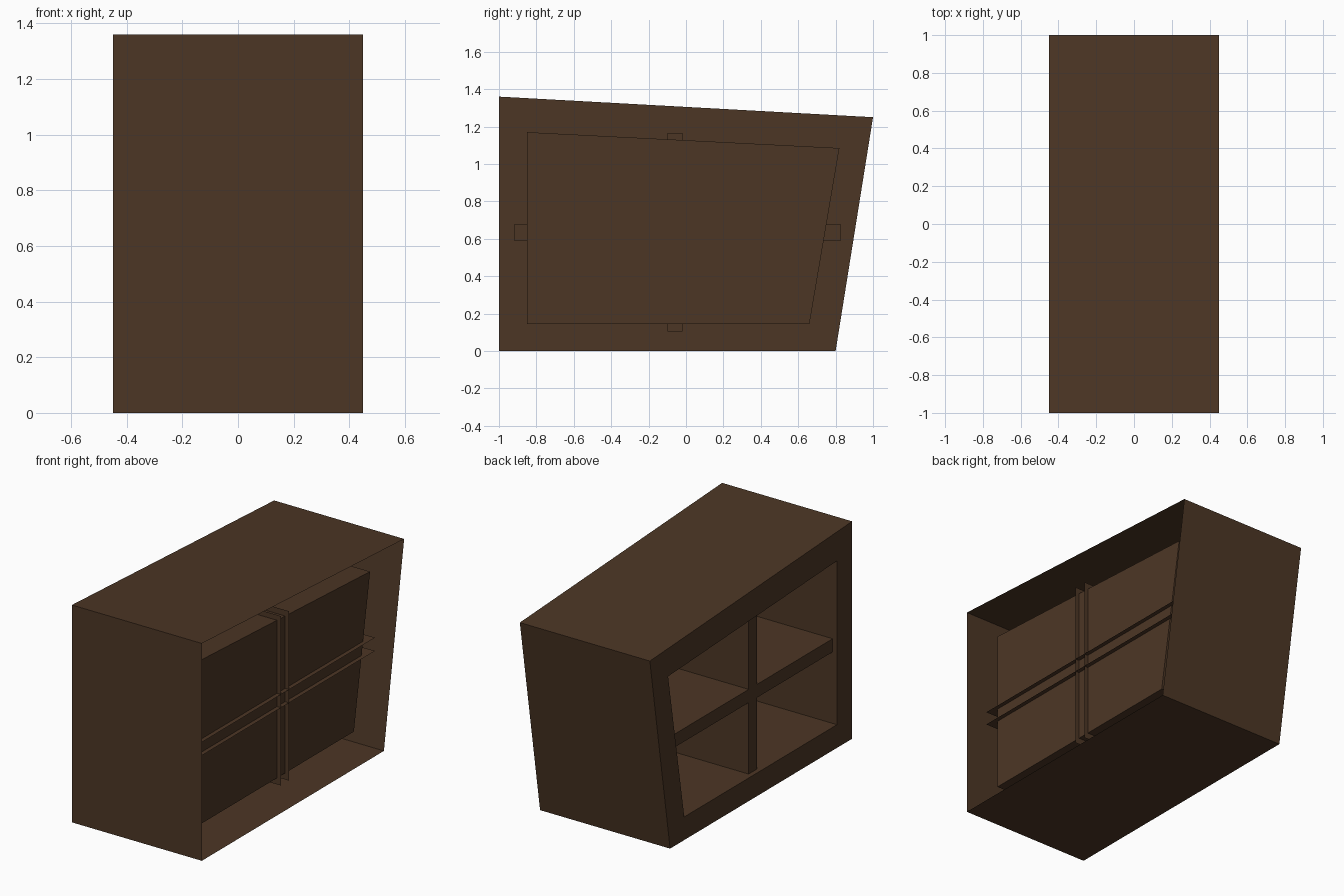
import bpy, bmesh

if "Cube" in bpy.data.objects:
    bpy.data.objects.remove(bpy.data.objects["Cube"])

# Colour
wood = bpy.data.materials.new("dark brown")
wood.diffuse_color = (0.073, 0.037, 0.0185, 1)
wood.use_nodes = True
wood.node_tree.nodes["Principled BSDF"].inputs["Base Color"].default_value = wood.diffuse_color

# Profiles in (y, z), counter-clockwise seen from +x
OUTER = [(-1, 0), (0.8, 0), (1, 1.25), (-1, 1.36)]
INNER = [(-0.85, 0.145), (0.66, 0.145), (0.82, 1.085), (-0.85, 1.17)]
FRONT_X, OPEN_X = -0.45, 0.45
PANEL_X = 0.34
BAR_X0, BAR_X1 = -0.42, 0.367


def ring(bm, profile, x):
    return [bm.verts.new((x, y, z)) for y, z in profile]


def sides(bm, a, b, which=range(4), flip=False):
    """Join two four-point rings with side faces."""
    for i in which:
        j = (i + 1) % 4
        face = [a[i], a[j], b[j], b[i]]
        bm.faces.new(face[::-1] if flip else face)


def finish(bm, name):
    mesh = bpy.data.meshes.new(name)
    bm.to_mesh(mesh)
    bm.free()
    mesh.materials.append(wood)
    bpy.context.collection.objects.link(bpy.data.objects.new(name, mesh))


# Case: slanted shell open on +x, framed recess cut into the -x side
bm = bmesh.new()
outer_front, outer_back = ring(bm, OUTER, FRONT_X), ring(bm, OUTER, OPEN_X)
inner_front, inner_back = ring(bm, INNER, FRONT_X), ring(bm, INNER, PANEL_X)
sides(bm, outer_front, outer_back)
sides(bm, outer_front, inner_front, flip=True)
sides(bm, inner_front, inner_back, flip=True)
bm.faces.new(inner_back[::-1])
finish(bm, "case")


# Dividers: deep channels, open at the back and at both ends
def divider(name, y0, y1, z0, z1, long_sides):
    bm = bmesh.new()
    rect = [(y0, z0), (y1, z0), (y1, z1), (y0, z1)]
    front, back = ring(bm, rect, BAR_X0), ring(bm, rect, BAR_X1)
    sides(bm, front, back, long_sides)
    bm.faces.new(front[::-1])
    finish(bm, name)


divider("shelf", -0.92, 0.83, 0.592, 0.675, (0, 2))
divider("upright_divider", -0.10, -0.02, 0.105, 1.165, (1, 3))
